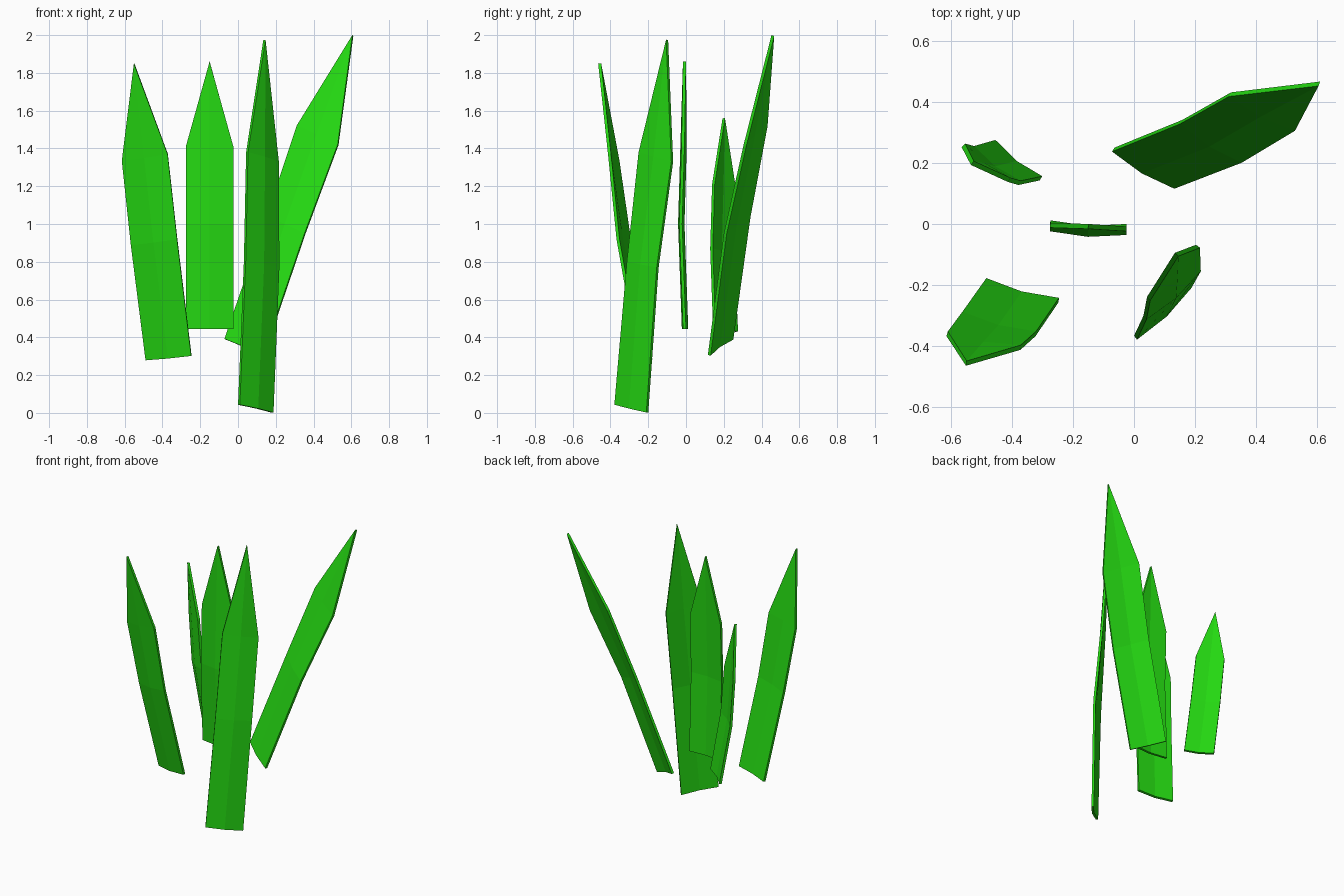
import bpy
from mathutils import Vector

green = bpy.data.materials.new("leaf_green")
green.diffuse_color = (0.018, 0.69, 0.006, 1)

THICKNESS = 0.016
BOW = 0.012  # how far the centre rib bulges forward


def blade(name, left, right, tip):
    """Folded grass blade: left and right edges run base, middle, shoulder, then meet at the tip."""
    left, right, tip = [Vector(p) for p in left], [Vector(p) for p in right], Vector(tip)
    front = (right[0] - left[0]).cross(left[2] - left[0]).normalized()
    verts = []
    for a, b in zip(left, right):
        verts += [a, (a + b) / 2 + front * BOW, b]
    verts.append(tip)
    faces = []
    for row in (0, 3):
        for i in (row, row + 1):
            faces.append((i, i + 1, i + 4, i + 3))
    faces += [(6, 7, 9), (7, 8, 9)]
    mesh = bpy.data.meshes.new(name)
    mesh.from_pydata(verts, [], faces)
    mesh.materials.append(green)
    obj = bpy.data.objects.new(name, mesh)
    bpy.context.collection.objects.link(obj)
    # Give the sheet its thickness
    solid = obj.modifiers.new("thickness", 'SOLIDIFY')
    solid.thickness = THICKNESS
    solid.offset = 0
    solid.use_even_offset = True
    return obj


# Tall blade at the front right
blade("front_right_blade",
      [(0.005, -0.373, 0.043), (0.036, -0.307, 0.80), (0.048, -0.245, 1.38)],
      [(0.182, -0.205, 0.002), (0.213, -0.15, 0.77), (0.21, -0.073, 1.33)],
      (0.14, -0.10, 1.975))

# Blade at the front left, leaning forward
blade("front_left_blade",
      [(-0.487, -0.185, 0.28), (-0.565, -0.295, 0.89), (-0.613, -0.36, 1.335)],
      [(-0.247, -0.25, 0.303), (-0.322, -0.36, 0.92), (-0.372, -0.405, 1.37)],
      (-0.55, -0.457, 1.85))

# Upright blade in the centre
blade("centre_blade",
      [(-0.275, 0.004, 0.445), (-0.275, -0.016, 1.0), (-0.275, -0.004, 1.41)],
      [(-0.025, -0.008, 0.445), (-0.025, -0.028, 1.0), (-0.025, -0.016, 1.41)],
      (-0.15, -0.008, 1.86))

# Short blade at the back left
blade("back_left_blade",
      [(-0.46, 0.27, 0.43), (-0.53, 0.25, 0.85), (-0.56, 0.258, 1.19)],
      [(-0.305, 0.15, 0.45), (-0.375, 0.135, 0.87), (-0.41, 0.145, 1.21)],
      (-0.53, 0.20, 1.56))

# Long blade at the back right, leaning outward
blade("back_right_blade",
      [(-0.068, 0.244, 0.39), (0.155, 0.335, 1.04), (0.315, 0.425, 1.52)],
      [(0.135, 0.123, 0.305), (0.355, 0.208, 0.95), (0.53, 0.313, 1.42)],
      (0.608, 0.46, 1.998))
